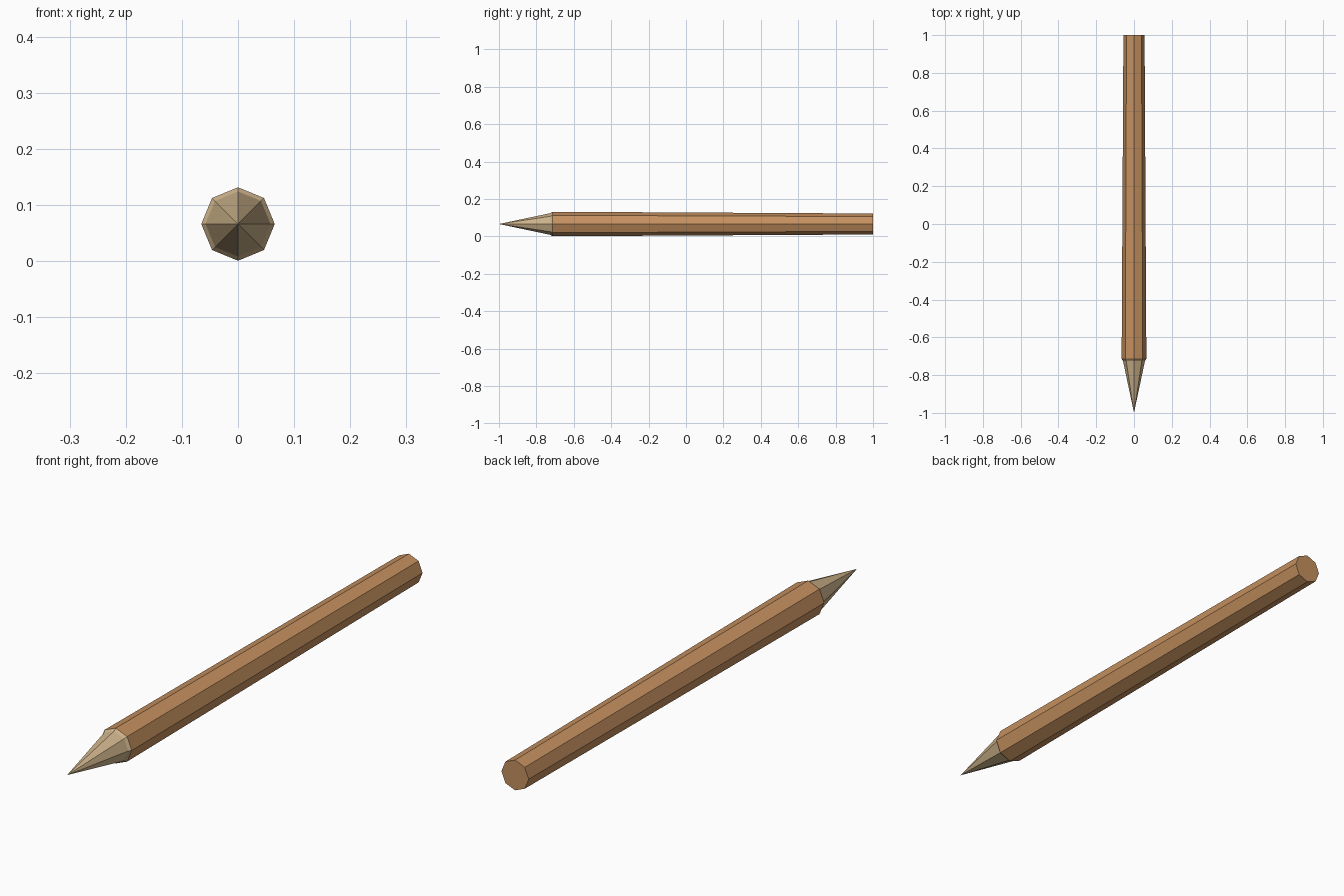
import bpy, bmesh, math

if "Cube" in bpy.data.objects:
    bpy.data.objects.remove(bpy.data.objects["Cube"])

SIDES = 8
AXIS_Z = 0.066


def material(name, rgb):
    m = bpy.data.materials.new(name)
    m.diffuse_color = (*rgb, 1)
    m.use_nodes = True
    m.node_tree.nodes["Principled BSDF"].inputs["Base Color"].default_value = m.diffuse_color
    return m


def lathe_y(name, rings, mat, tip_y=None):
    """Eight-sided flat solid along y from (y, radius) rings, with an optional pointed start."""
    bm = bmesh.new()
    loops = [[bm.verts.new((r * math.cos(2 * math.pi * i / SIDES), y,
                            AXIS_Z + r * math.sin(2 * math.pi * i / SIDES)))
              for i in range(SIDES)] for y, r in rings]
    for a, b in zip(loops, loops[1:]):
        for i in range(SIDES):
            j = (i + 1) % SIDES
            bm.faces.new((a[i], a[j], b[j], b[i]))
    if tip_y is None:
        bm.faces.new(loops[0])
    else:
        tip = bm.verts.new((0, tip_y, AXIS_Z))
        for i in range(SIDES):
            bm.faces.new((tip, loops[0][i], loops[0][(i + 1) % SIDES]))
    bm.faces.new(loops[-1])
    bmesh.ops.recalc_face_normals(bm, faces=bm.faces)
    mesh = bpy.data.meshes.new(name)
    bm.to_mesh(mesh)
    bm.free()
    mesh.materials.append(mat)
    ob = bpy.data.objects.new(name, mesh)
    bpy.context.collection.objects.link(ob)
    return ob


bark = material("brown wood", (0.56, 0.28, 0.115))
cut = material("pale cut wood", (0.60, 0.44, 0.25))

# Gently tapering shaft
lathe_y("shaft", [(-0.715, 0.0655), (1.0, 0.056)], bark)
# Sharpened point with a small shoulder where it meets the shaft
lathe_y("point", [(-0.725, 0.058), (-0.715, 0.0655)], cut, tip_y=-1.0)
